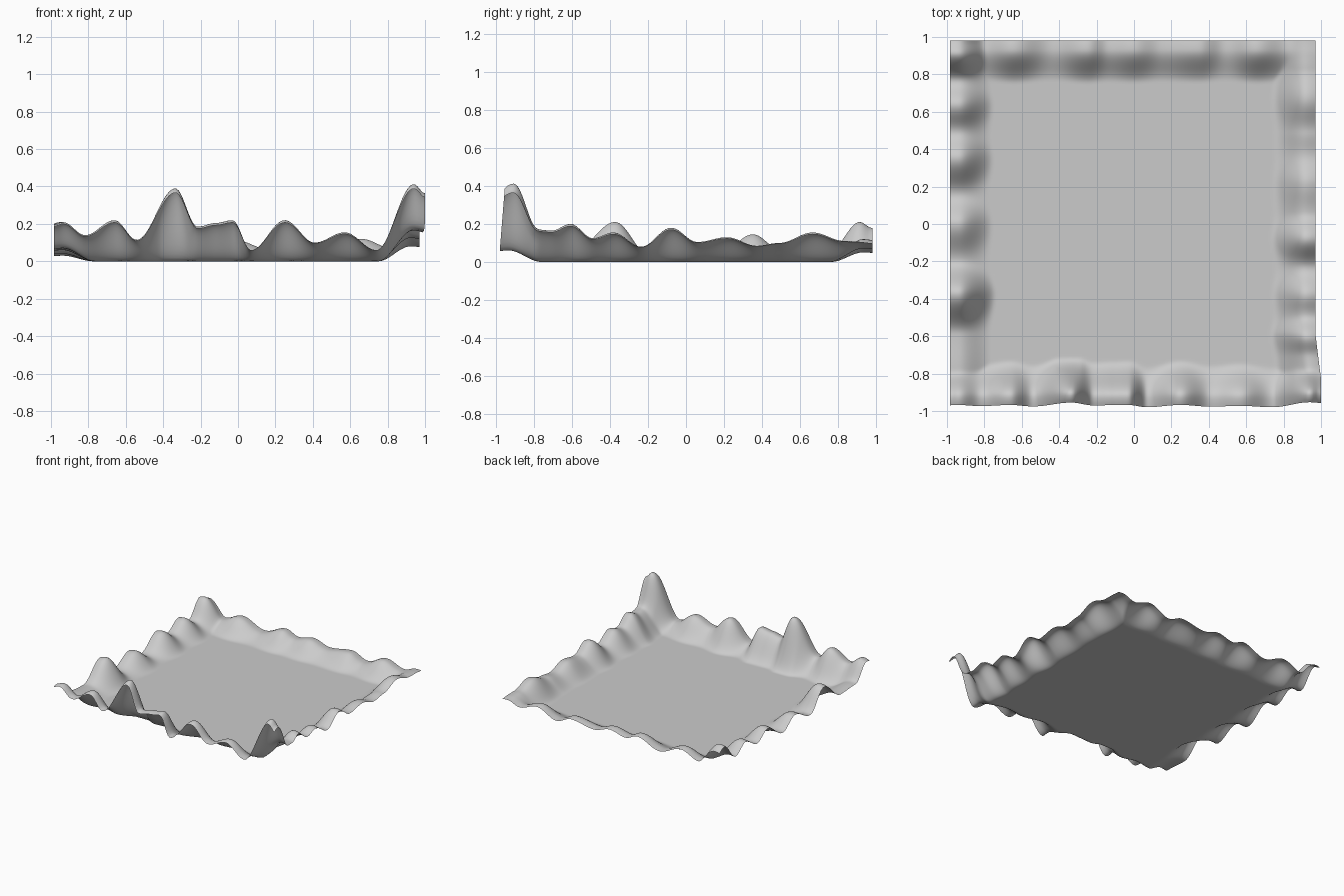
import bpy, bmesh, math

if "Cube" in bpy.data.objects:
    bpy.data.objects.remove(bpy.data.objects["Cube"])

N = 150  # grid cells per side

# Rim heights along each edge: (position, height) at crests and dips
FRONT = [(-1, .19), (-.95, .205), (-.83, .14), (-.67, .22), (-.55, .115), (-.34, .39),
         (-.22, .185), (-.12, .205), (-.03, .22), (.07, .06), (.25, .22), (.41, .10),
         (.57, .155), (.74, .06), (.94, .41), (1, .36)]
RIGHT = [(-1, .17), (-.8, .17), (-.72, .165), (-.62, .20), (-.5, .125), (-.39, .155), (-.24, .08),
         (-.08, .18), (.06, .105), (.22, .13), (.38, .085), (.5, .10), (.68, .155), (.85, .11), (1, .09)]
BACK = [(-1, .13), (-.82, .06), (-.65, .12), (-.45, .05), (-.25, .12), (-.14, .08), (0, .11),
        (.15, .07), (.36, .10), (.5, .05), (.68, .12), (.85, .07), (1, .08)]
LEFT = [(-1, .12), (-.8, .07), (-.6, .06), (-.38, .21), (-.2, .04), (0, .12), (.16, .03),
        (.36, .145), (.5, .07), (.65, .145), (.78, .07), (.93, .205), (1, .17)]


def rim(points, t):
    """Smooth height between crests and dips."""
    for (a, ha), (b, hb) in zip(points, points[1:]):
        if t <= b:
            u = max(0, (t - a) / (b - a))
            return ha + (hb - ha) * (1 - math.cos(math.pi * u)) / 2
    return points[-1][1]


def slope(h, d):
    """Height at distance d in from an edge whose rim height is h."""
    w = min(.27, .21 + .2 * h)
    if d >= w:
        return 0
    if d < .05:
        return h * (1 - .06 * (1 - d / .05) ** 2)
    u = (w - d) / (w - .05)
    return h * u * u * (3 - 2 * u)


def sheet_point(x, y):
    f, r, b, l = rim(FRONT, x), rim(RIGHT, y), rim(BACK, x), rim(LEFT, y)
    parts = [slope(f, 1 + y), slope(r, 1 - x), slope(b, 1 - y), slope(l, 1 + x)]
    z = sum(p ** 4 for p in parts) ** .25
    # the border pulls in a little, following the waves
    px = x * (.985 if x < 0 else .97 + .03 * max(0, min(1, (-.6 - y) / .25)))
    py = y * .98
    k = max(0, (-y - .7) / .3)
    py += .08 * max(0, z - .05) * k
    return px, py, z


bm = bmesh.new()
grid = [[bm.verts.new(sheet_point(-1 + 2 * i / N, -1 + 2 * j / N))
         for i in range(N + 1)] for j in range(N + 1)]
for j in range(N):
    for i in range(N):
        f = bm.faces.new((grid[j][i], grid[j][i + 1], grid[j + 1][i + 1], grid[j + 1][i]))
        f.smooth = True
mesh = bpy.data.meshes.new("valley_floor_with_hills")
bm.to_mesh(mesh)
bm.free()

# Single grey ground colour
grey = bpy.data.materials.new("light grey ground")
grey.diffuse_color = (.6, .6, .6, 1)
grey.use_nodes = True
grey.node_tree.nodes["Principled BSDF"].inputs["Base Color"].default_value = grey.diffuse_color
mesh.materials.append(grey)
bpy.context.collection.objects.link(bpy.data.objects.new("valley_floor_with_hills", mesh))
